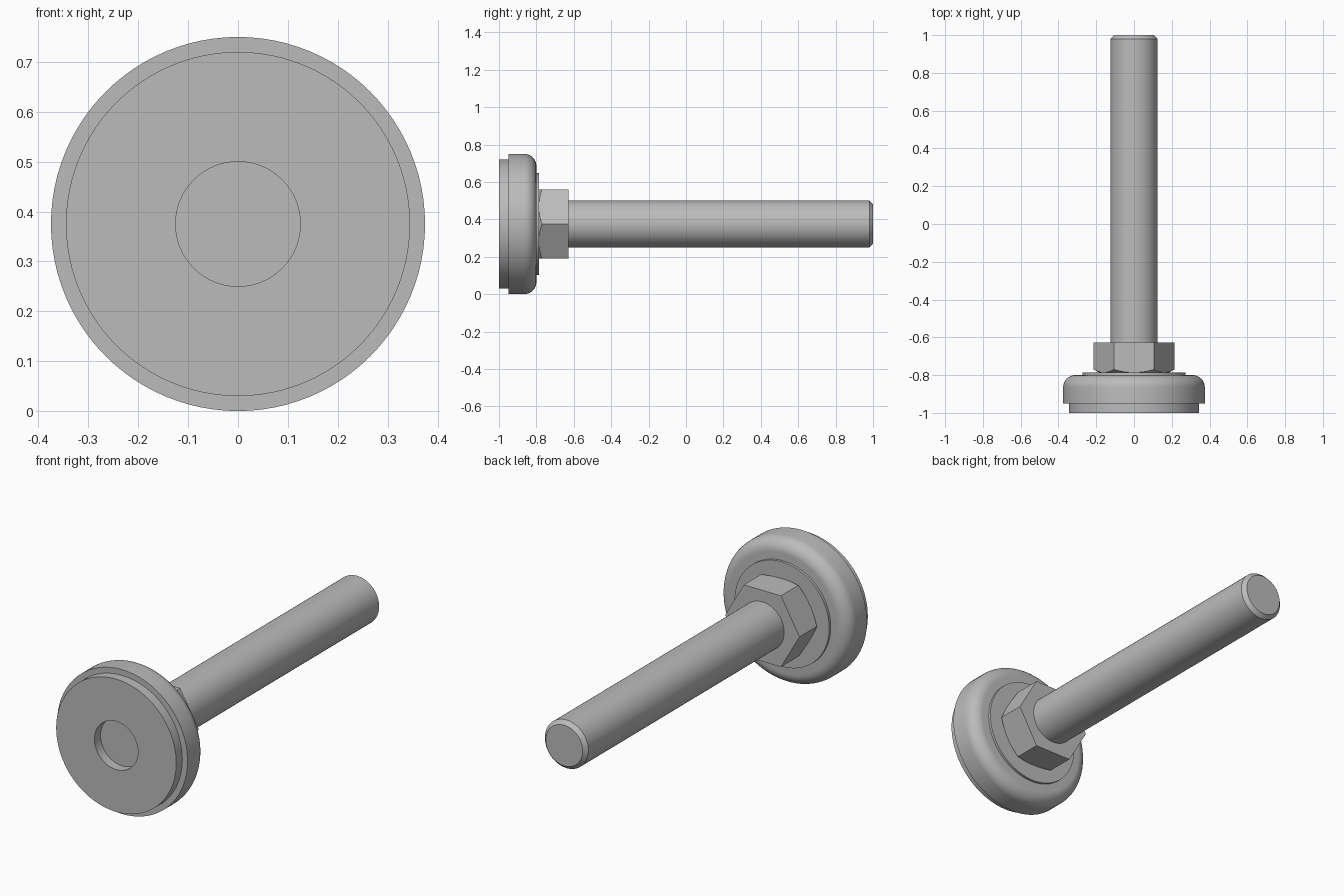
import bpy, bmesh, math
from mathutils import Matrix, Vector

if "Cube" in bpy.data.objects:
    bpy.data.objects.remove(bpy.data.objects["Cube"], do_unlink=True)

AXIS_Z = 0.375

steel = bpy.data.materials.new("grey_steel")
steel.use_nodes = True
grey = (0.5, 0.5, 0.5, 1)
steel.diffuse_color = grey
steel.node_tree.nodes["Principled BSDF"].inputs["Base Color"].default_value = grey


def lathe(name, profile, sides=96, smooth=True):
    """Turn a profile of (y, radius) points around the long axis."""
    bm = bmesh.new()
    verts = [bm.verts.new((r, y, 0)) for y, r in profile]
    edges = [bm.edges.new(pair) for pair in zip(verts, verts[1:])]
    bmesh.ops.spin(bm, geom=verts + edges, cent=(0, 0, 0), axis=(0, 1, 0),
                   angle=math.tau, steps=sides)
    bmesh.ops.remove_doubles(bm, verts=bm.verts, dist=1e-5)
    bmesh.ops.recalc_face_normals(bm, faces=bm.faces)
    bm.transform(Matrix.Translation((0, 0, AXIS_Z)))
    mesh = bpy.data.meshes.new(name)
    bm.to_mesh(mesh)
    bm.free()
    mesh.materials.append(steel)
    obj = bpy.data.objects.new(name, mesh)
    bpy.context.collection.objects.link(obj)
    bpy.ops.object.select_all(action="DESELECT")
    obj.select_set(True)
    bpy.context.view_layer.objects.active = obj
    if smooth:
        bpy.ops.object.shade_smooth_by_angle(angle=math.radians(30))
    return obj


# Foot pad with a round recess in its face
lathe("foot_pad", [(-0.95, 0), (-0.95, 0.125), (-1, 0.125), (-1, 0.345),
                   (-0.94, 0.345), (-0.94, 0)])

# Foot cap with a rounded back edge
fillet = 0.065
steps = 10
arc = []
for i in range(steps + 1):
    a = math.pi / 2 * i / steps
    arc.append((-0.8 - fillet + fillet * math.sin(a),
                0.375 - fillet + fillet * math.cos(a)))
lathe("foot_cap", [(-0.95, 0.125), (-0.95, 0.375)] + arc + [(-0.8, 0)])

# Thin raised collar under the nut
lathe("collar", [(-0.81, 0), (-0.81, 0.272), (-0.787, 0.272), (-0.787, 0)])

# Hexagonal nut, its corners chamfered on the foot side
nut = lathe("hex_nut", [(-0.787, 0), (-0.787, 0.2135), (-0.627, 0.2135), (-0.627, 0)],
            sides=6, smooth=False)
cone = lathe("nut_chamfer_cutter", [(-0.788, 0), (-0.788, 0.182), (-0.765, 0.222),
                                    (-0.6, 0.222), (-0.6, 0)])
cone.hide_render = True
chamfer = nut.modifiers.new("chamfer", "BOOLEAN")
chamfer.operation = "INTERSECT"
chamfer.object = cone
bpy.context.view_layer.objects.active = nut
bpy.ops.object.modifier_apply(modifier=chamfer.name)
bpy.data.objects.remove(cone, do_unlink=True)
nut.data.shade_flat()

# Shaft with a chamfered tip
lathe("shaft", [(-0.64, 0), (-0.64, 0.125), (0.98, 0.125), (1, 0.106), (1, 0)])
